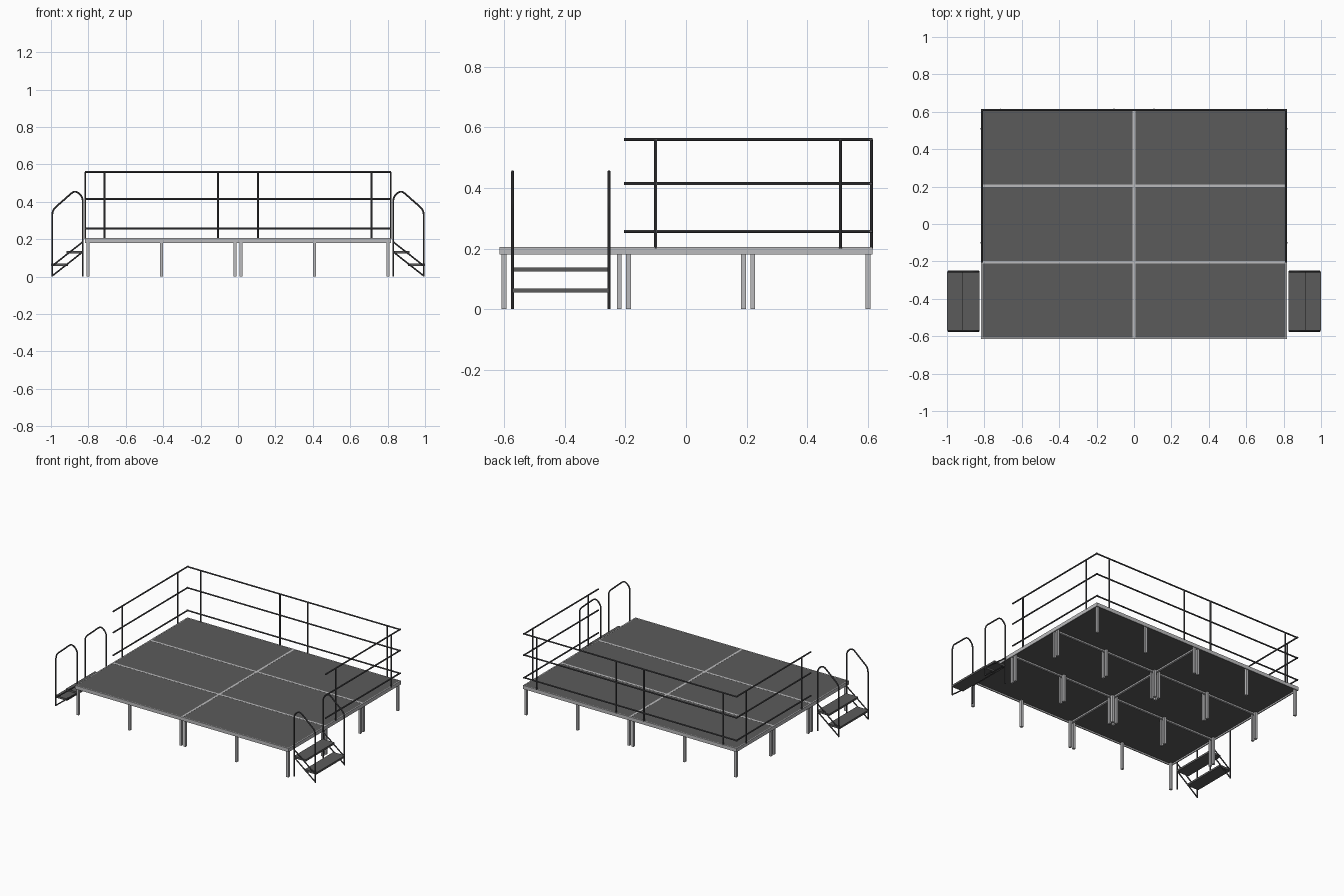
import bpy, bmesh
from mathutils import Vector

cube = bpy.data.objects.get("Cube")
if cube:
    bpy.data.objects.remove(cube, do_unlink=True)


def material(name, r, g, b):
    m = bpy.data.materials.new(name)
    m.use_nodes = True
    m.diffuse_color = (r, g, b, 1)
    m.node_tree.nodes["Principled BSDF"].inputs["Base Color"].default_value = (r, g, b, 1)
    return m


ALUMINIUM = material("light_aluminium", 0.5, 0.5, 0.51)
DECK = material("dark_deck", 0.105, 0.105, 0.105)
STEEL = material("dark_steel", 0.075, 0.075, 0.08)


def boxes(name, mat, extents):
    """One object made of boxes, each given by its low and high corner."""
    bm = bmesh.new()
    for lo, hi in extents:
        lo, hi = Vector(lo), Vector(hi)
        verts = bmesh.ops.create_cube(bm, size=1)["verts"]
        bmesh.ops.scale(bm, vec=hi - lo, verts=verts)
        bmesh.ops.translate(bm, vec=(lo + hi) / 2, verts=verts)
    mesh = bpy.data.meshes.new(name)
    bm.to_mesh(mesh)
    bm.free()
    mesh.materials.append(mat)
    ob = bpy.data.objects.new(name, mesh)
    bpy.context.collection.objects.link(ob)
    return ob


def tubes(name, paths, radius):
    """One capped, round tube along every path."""
    curve = bpy.data.curves.new(name, "CURVE")
    curve.dimensions = "3D"
    curve.bevel_depth = radius
    curve.bevel_resolution = 2
    curve.use_fill_caps = True
    for path in paths:
        spline = curve.splines.new("POLY")
        spline.points.add(len(path) - 1)
        for point, co in zip(spline.points, path):
            point.co = (*co, 1)
    curve.materials.append(STEEL)
    ob = bpy.data.objects.new(name, curve)
    bpy.context.collection.objects.link(ob)
    bpy.ops.object.select_all(action="DESELECT")
    ob.select_set(True)
    bpy.context.view_layer.objects.active = ob
    bpy.ops.object.convert(target="MESH")
    bpy.ops.object.shade_smooth_by_angle()


def rounded(points, cut, steps=6):
    """Path with its inner corners replaced by arcs."""
    pts = [Vector(p) for p in points]
    out = [pts[0]]
    for a, b, c in zip(pts, pts[1:], pts[2:]):
        p, q = b + (a - b).normalized() * cut, b + (c - b).normalized() * cut
        for i in range(steps + 1):
            t = i / steps
            out.append(p * (1 - t) ** 2 + b * 2 * t * (1 - t) + q * t * t)
    return out + [pts[-1]]


HALF_X, HALF_Y = 0.818, 0.615
PANEL_X, PANEL_Y = HALF_X, HALF_Y * 2 / 3
BASE, TOP = 0.18, 0.205
RIM, LEG = 0.007, 0.016

# Six platform panels, each with a rim frame, a deck board and six legs
for col in range(2):
    for row in range(3):
        x0, y0 = -HALF_X + col * PANEL_X, -HALF_Y + row * PANEL_Y
        x1, y1 = x0 + PANEL_X, y0 + PANEL_Y
        tag = f"_{col + 1}_{row + 1}"
        boxes("platform_frame" + tag, ALUMINIUM, [
            ((x0, y0, BASE), (x1, y0 + RIM, TOP)),
            ((x0, y1 - RIM, BASE), (x1, y1, TOP)),
            ((x0, y0 + RIM, BASE), (x0 + RIM, y1 - RIM, TOP)),
            ((x1 - RIM, y0 + RIM, BASE), (x1, y1 - RIM, TOP))])
        boxes("deck_board" + tag, DECK, [
            ((x0 + RIM, y0 + RIM, 0.19), (x1 - RIM, y1 - RIM, TOP - 0.0005))])
        legs = []
        for lx in (x0 + RIM, (x0 + x1 - LEG) / 2, x1 - RIM - LEG):
            for ly in (y0 + RIM, y1 - RIM - LEG):
                legs.append(((lx, ly, 0), (lx + LEG, ly + LEG, 0.192)))
        boxes("platform_legs" + tag, ALUMINIUM, legs)

# Guard rails on the back and both sides
RAIL_Z = (0.257, 0.414, 0.56)
RAIL_X, RAIL_Y, R = 0.813, 0.609, 0.005
tubes("back_rails", [[(-HALF_X, RAIL_Y, z), (HALF_X, RAIL_Y, z)] for z in RAIL_Z], R)
tubes("back_posts", [[(x, RAIL_Y + 0.003, TOP - 0.005), (x, RAIL_Y + 0.003, RAIL_Z[-1])]
                     for x in (-0.713, -0.107, 0.107, 0.713)], R)

for side, s in (("left", 1), ("right", -1)):
    x = s * RAIL_X
    tubes(side + "_rails", [[(x, -0.205, z), (x, HALF_Y, z)] for z in RAIL_Z], R)
    x += s * 0.004
    tubes(side + "_posts", [[(x, y, TOP - 0.005), (x, y, RAIL_Z[-1])]
                            for y in (-0.1, 0.51)], R)

    # Steps with a bent handrail and two sloping bars on each edge
    handrails, bars = [], []
    for y in (-0.572, -0.254):
        handrails.append(rounded([(s * 0.993, y, 0), (s * 0.993, y, 0.355),
                                  (s * 0.872, y, 0.462), (s * 0.83, y, 0.427),
                                  (s * 0.83, y, 0)], 0.026))
        bars.append([(s * 0.99, y, 0.006), (s * 0.83, y, 0.132)])
        bars.append([(s * 0.99, y, 0.06), (s * 0.83, y, 0.185)])
    tubes(side + "_step_handrails", handrails, 0.0048)
    tubes(side + "_step_bars", bars, 0.0042)
    treads = []
    for inner, outer, z in ((0.826, 0.918, 0.131), (0.91, 0.999, 0.062)):
        xa, xb = sorted((s * inner, s * outer))
        treads.append(((xa, -0.57, z - 0.0065), (xb, -0.256, z + 0.0065)))
    boxes(side + "_step_treads", DECK, treads)
